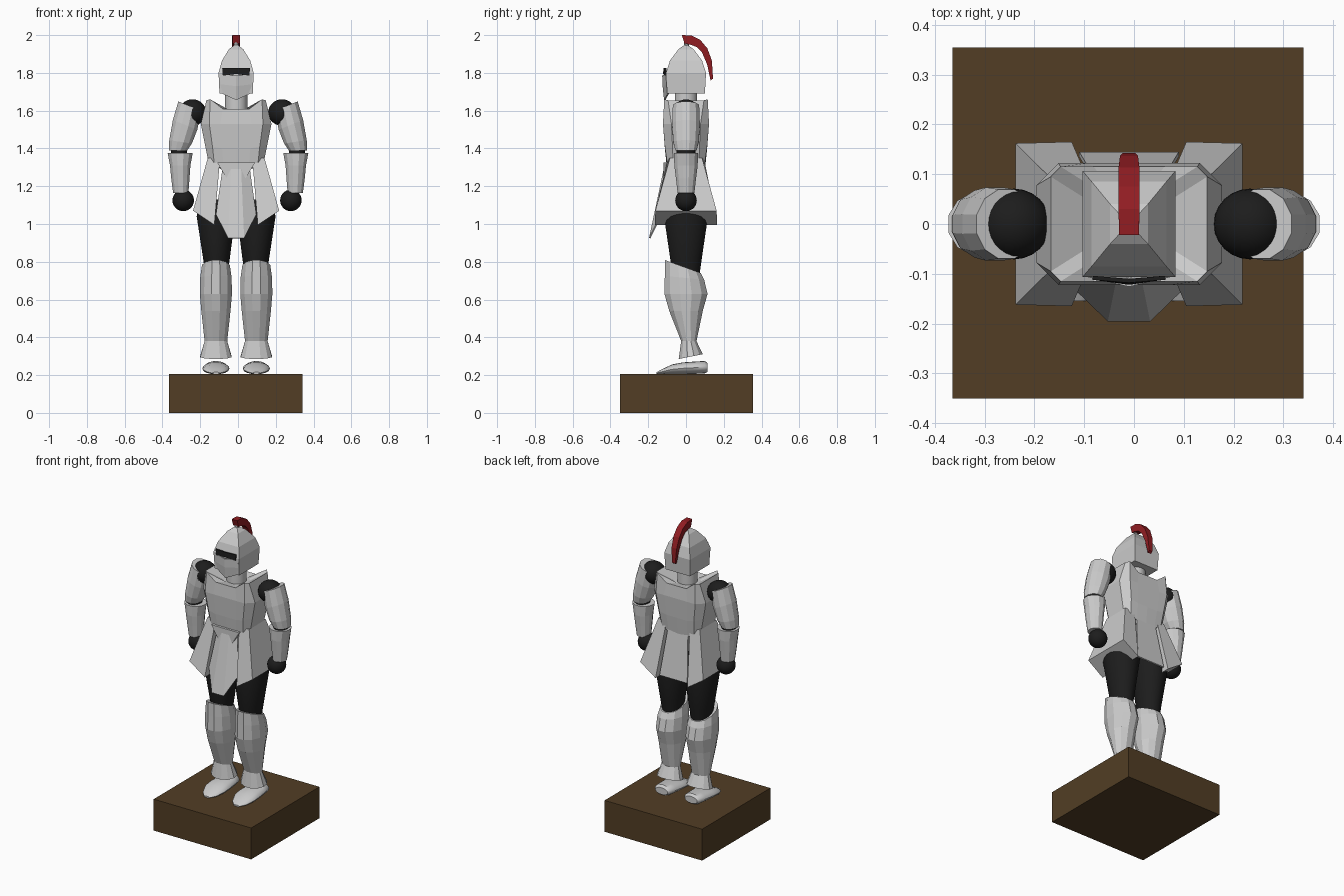
import bpy, bmesh
from math import sin, cos, pi

OX = -0.01  # body centre line


def material(name, r, g, b):
    m = bpy.data.materials.new(name)
    m.diffuse_color = (r, g, b, 1)
    return m


BLACK = material("black", 0.012, 0.012, 0.012)
RED = material("red", 0.28, 0.012, 0.016)
BROWN = material("brown", 0.085, 0.048, 0.018)


def loft(name, rings, mat=None, closed=True, thick=0, smooth=0):
    """Skin rows of points; closed rows get end caps, open rows get thickness."""
    bm = bmesh.new()
    rows = [[bm.verts.new(p) for p in r] for r in rings]
    n = len(rows[0])
    for a, b in zip(rows, rows[1:]):
        for i in range(n if closed else n - 1):
            j = (i + 1) % n
            bm.faces.new((a[i], a[j], b[j], b[i]))
    if closed:
        bm.faces.new(rows[0])
        bm.faces.new(rows[-1])
    bmesh.ops.recalc_face_normals(bm, faces=bm.faces)
    me = bpy.data.meshes.new(name)
    bm.to_mesh(me)
    bm.free()
    ob = bpy.data.objects.new(name, me)
    bpy.context.collection.objects.link(ob)
    if mat:
        me.materials.append(mat)
    if thick:
        mod = ob.modifiers.new("thickness", 'SOLIDIFY')
        mod.thickness = thick
        mod.offset = 0
    if smooth:
        me.shade_smooth()
        me.set_sharp_from_angle(angle=smooth)
    return ob


def ring(x, y, z, rx, ry, n=12, sx=0, sy=0):
    """Horizontal ellipse, tilted by slopes sx and sy."""
    pts = []
    for i in range(n):
        a = 2 * pi * (i + 0.5) / n
        dx, dy = rx * cos(a), ry * sin(a)
        pts.append((x + dx, y + dy, z + sx * dx + sy * dy))
    return pts


def box_ring(hx, hy, z):
    return [(OX + u * hx, v * hy, z) for u, v in ((-1, -1), (1, -1), (1, 1), (-1, 1))]


def ball(name, loc, scale, mat):
    bpy.ops.mesh.primitive_uv_sphere_add(segments=24, ring_count=14, radius=1, location=loc)
    ob = bpy.context.object
    ob.name = name
    ob.scale = scale
    ob.data.materials.append(mat)
    ob.data.shade_smooth()


# Plinth
bpy.ops.mesh.primitive_cube_add(size=1, location=(-0.012, 0.002, 0.1025))
plinth = bpy.context.object
plinth.name = "plinth"
plinth.scale = (0.705, 0.705, 0.205)
plinth.data.materials.append(BROWN)

for s, side in ((-1, "left"), (1, "right")):
    lx = OX + s * 0.107

    # Shoe: elliptical sections along y (y, bottom, top, half width)
    shoe = []
    for y, lo, hi, w in ((-0.155, 0.206, 0.216, 0.02), (-0.125, 0.205, 0.232, 0.05),
                         (-0.075, 0.205, 0.256, 0.07), (-0.02, 0.205, 0.267, 0.072),
                         (0.05, 0.207, 0.272, 0.066), (0.1, 0.209, 0.275, 0.058),
                         (0.115, 0.217, 0.262, 0.045)):
        shoe.append([(lx + w * cos(2 * pi * i / 16), y,
                      (lo + hi) / 2 + (hi - lo) / 2 * sin(2 * pi * i / 16)) for i in range(16)])
    loft(side + "_shoe", shoe, smooth=0.7)

    # Greave with flared ankle
    loft(side + "_greave", [
        ring(lx, 0.025, 0.298, 0.086, 0.066, sy=0.2),
        ring(lx, 0.015, 0.38, 0.062, 0.042),
        ring(lx, 0.0, 0.54, 0.08, 0.092),
        ring(lx, 0.0, 0.63, 0.088, 0.118),
        ring(lx, -0.008, 0.715, 0.086, 0.108, sy=-0.1),
        ring(lx, -0.017, 0.775, 0.076, 0.098, sy=-0.36)])

    # Thigh
    loft(side + "_thigh", [
        ring(lx - s * 0.003, 0, 0.70, 0.055, 0.068, 20),
        ring(lx - s * 0.003, 0, 0.82, 0.072, 0.085, 20),
        ring(lx, 0, 1.04, 0.103, 0.118, 20),
        ring(lx, 0, 1.13, 0.085, 0.1, 20)], BLACK, smooth=0.7)

    # Hip plate with slanted underside
    def hip(xo, yo, zo, xi, yi, zi):
        return [(OX + s * xo, -yo, zo), (OX + s * xo, yo, zo),
                (OX + s * xi, yi, zi), (OX + s * xi, -yi, zi)]
    loft(side + "_hip_plate", [hip(0.15, 0.085, 1.35, 0.085, 0.095, 1.35),
                               hip(0.228, 0.162, 1.07, 0.115, 0.165, 0.995)])

    # Arm shells
    loft(side + "_upper_arm", [
        ring(s * 0.256, 0, 1.625, 0.062, 0.072, sx=s * 0.4),
        ring(s * 0.280, 0, 1.525, 0.067, 0.076, sx=s * 0.4),
        ring(s * 0.304, 0, 1.435, 0.062, 0.07, sx=s * 0.15),
        ring(s * 0.318, 0, 1.388, 0.05, 0.058)])
    loft(side + "_elbow", [ring(s * 0.313, 0, z, 0.043, 0.05, 16) for z in (1.365, 1.395)],
         BLACK, smooth=0.7)
    loft(side + "_forearm", [
        ring(s * 0.306, 0, 1.377, 0.069, 0.066),
        ring(s * 0.306, 0, 1.31, 0.056, 0.064),
        ring(s * 0.305, 0, 1.24, 0.05, 0.055),
        ring(s * 0.303, 0, 1.165, 0.042, 0.046)])
    ball(side + "_shoulder_joint", (s * 0.237 - 0.004, 0, 1.59), (0.073, 0.071, 0.07), BLACK)
    ball(side + "_hand", (s * 0.285 - 0.005, 0, 1.125), (0.057, 0.057, 0.057), BLACK)


# Cuirass: chamfered box sections with pointed hem and raised shoulder corners
def torso(hx, hy, c, zc, zm, ze, zs):
    front = [(-hx, -hy + c, zs), (-hx + c, -hy, ze), (-0.45 * hx, -hy, zm), (0, -hy, zc),
             (0.45 * hx, -hy, zm), (hx - c, -hy, ze), (hx, -hy + c, zs)]
    return [(OX + x, y, z) for x, y, z in front + [(-x, -y, z) for x, y, z in front]]


loft("cuirass", [
    torso(0.145, 0.098, 0.03, 1.265, 1.285, 1.315, 1.32),
    torso(0.165, 0.112, 0.04, 1.40, 1.40, 1.41, 1.42),
    torso(0.187, 0.122, 0.045, 1.53, 1.53, 1.53, 1.53),
    torso(0.157, 0.115, 0.02, 1.61, 1.61, 1.66, 1.655),
    torso(0.07, 0.06, 0.02, 1.60, 1.60, 1.60, 1.60)])

# Pointed waist plate
loft("waist_plate", [[(OX + x, y, z) for x, z in ((-0.1, 1.325), (0.1, 1.325), (0.022, 1.195), (-0.022, 1.195))]
                     for y in (-0.118, -0.09)])

# Centre flaps, front faceted and flared, back flat
loft("front_flap", [
    [(OX + x, y, z) for x, y, z in ((-0.068, -0.09, 1.31), (-0.025, -0.11, 1.31),
                                    (0.025, -0.11, 1.31), (0.068, -0.09, 1.31))],
    [(OX + x, y, z) for x, y, z in ((-0.105, -0.13, 1.05), (-0.042, -0.192, 0.925),
                                    (0.042, -0.192, 0.925), (0.105, -0.13, 1.05))]],
    closed=False, thick=0.008)
loft("back_flap", [
    [(OX + x, 0.09, 1.33) for x in (-0.07, 0.07)],
    [(OX + x, 0.14, 1.01) for x in (-0.1, 0.1)]], closed=False, thick=0.01)

# Neck
loft("neck", [ring(OX, 0, z, 0.06, 0.06, 20) for z in (1.58, 1.72)], smooth=0.7)

# Helmet: four-sided dome
loft("helmet", [box_ring(0.088, 0.1, 1.69), box_ring(0.093, 0.106, 1.80),
                box_ring(0.075, 0.085, 1.865), box_ring(0.038, 0.04, 1.925),
                box_ring(0.01, 0.01, 1.947)])


# Wedge-fronted visor and dark eye slit
def wedge(x, y, z, yc, zc):
    return [(OX - x, y, z), (OX, yc, zc), (OX + x, y, z)]


loft("visor", [wedge(0.086, -0.102, 1.795, -0.122, 1.785),
               wedge(0.082, -0.1, 1.74, -0.12, 1.73),
               wedge(0.072, -0.094, 1.69, -0.112, 1.657)], closed=False, thick=0.008)
loft("eye_slit", [wedge(0.073, -0.108, 1.825, -0.114, 1.825),
                  wedge(0.07, -0.108, 1.785, -0.118, 1.795)], BLACK, closed=False, thick=0.008)

# Plume: rectangular sections (upper y, z, lower y, z, half width)
loft("plume", [[(OX - w, y1, z1), (OX + w, y1, z1), (OX + w, y2, z2), (OX - w, y2, z2)]
               for y1, z1, y2, z2, w in (
                   (-0.022, 2.0, -0.008, 1.955, 0.02), (0.03, 1.998, 0.02, 1.95, 0.021),
                   (0.075, 1.975, 0.055, 1.938, 0.021), (0.113, 1.93, 0.085, 1.908, 0.021),
                   (0.137, 1.865, 0.112, 1.845, 0.018), (0.143, 1.77, 0.13, 1.76, 0.012))], RED)
loft("plume_stem", [ring(OX, 0.002, z, 0.013, 0.013, 10) for z in (1.935, 1.965)])
